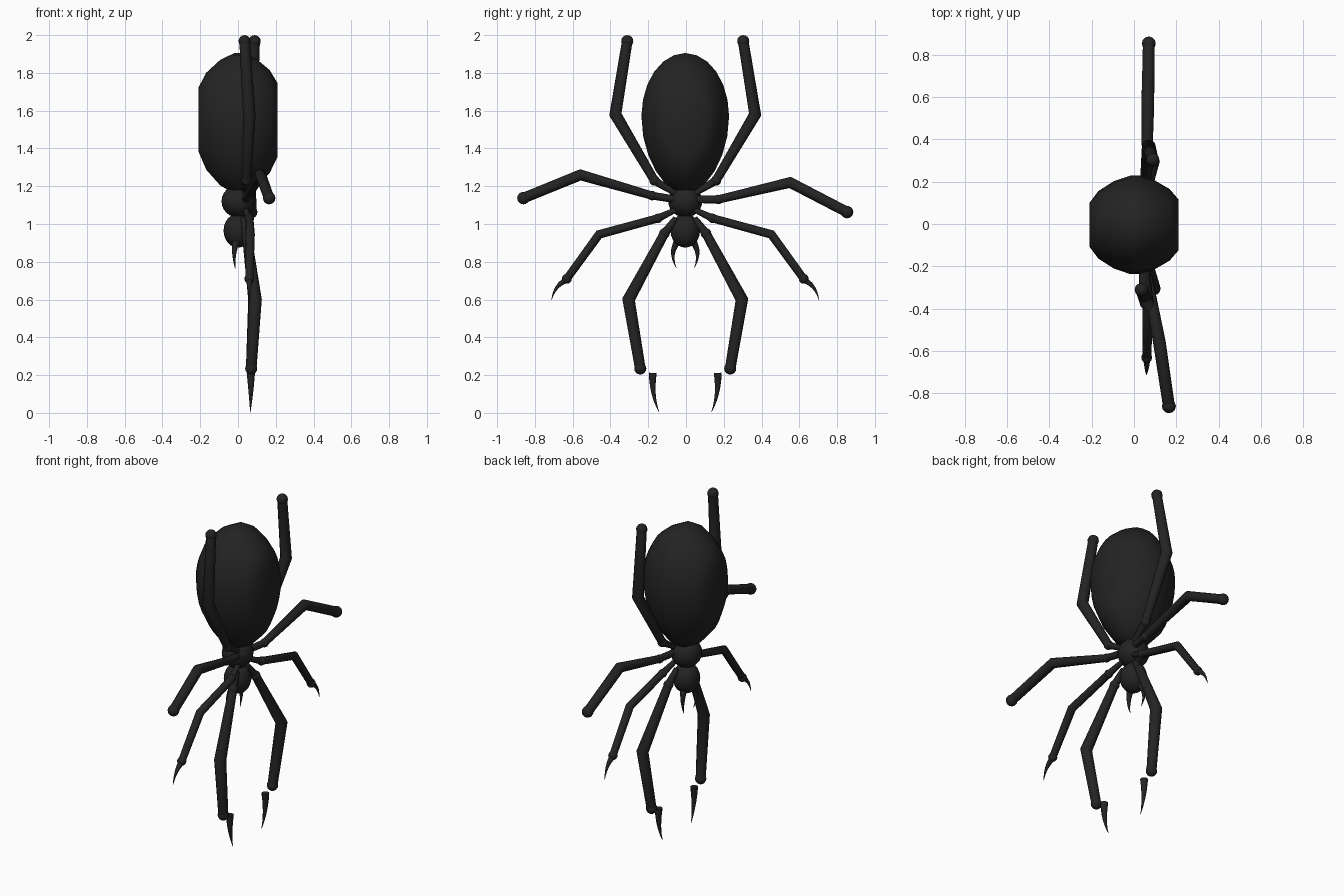
import bpy, bmesh, math
from mathutils import Vector

if "Cube" in bpy.data.objects:
    bpy.data.objects.remove(bpy.data.objects["Cube"])

black = bpy.data.materials.new("dark_black")
black.diffuse_color = (0.017, 0.017, 0.017, 1)
black.use_nodes = True
black.node_tree.nodes["Principled BSDF"].inputs["Base Color"].default_value = black.diffuse_color


def finish(name, bm, angle=50):
    bmesh.ops.recalc_face_normals(bm, faces=bm.faces)
    me = bpy.data.meshes.new(name)
    bm.to_mesh(me)
    bm.free()
    me.materials.append(black)
    ob = bpy.data.objects.new(name, me)
    bpy.context.collection.objects.link(ob)
    bpy.context.view_layer.objects.active = ob
    ob.select_set(True)
    bpy.ops.object.shade_smooth_by_angle(angle=math.radians(angle))
    ob.select_set(False)
    return ob


def skin(bm, rings):
    """Bridge equal vertex rings and cap both ends."""
    n = len(rings[0])
    vs = [[bm.verts.new(p) for p in r] for r in rings]
    for a, b in zip(vs, vs[1:]):
        for i in range(n):
            j = (i + 1) % n
            bm.faces.new((a[i], a[j], b[j], b[i]))
    bm.faces.new(vs[0][::-1])
    bm.faces.new(vs[-1])


def add_tube(bm, pts, radii, sides=12):
    """Tapered tube through points, mitred at the bends."""
    pts = [Vector(p) for p in pts]
    rings = []
    for i, (p, r) in enumerate(zip(pts, radii)):
        d0 = (p - pts[max(i - 1, 0)]).normalized()
        d1 = (pts[min(i + 1, len(pts) - 1)] - p).normalized()
        t = (d0 + d1).normalized()
        u = (Vector((1, 0, 0)) - t * t.x).normalized()
        w = t.cross(u)
        angs = [2 * math.pi * k / sides for k in range(sides)]
        rings.append([p + r * (u * math.cos(a) + w * math.sin(a)) for a in angs])
    skin(bm, rings)


def add_ball(bm, c, r, size=(1, 1, 1), segs=12, rings=8):
    made = bmesh.ops.create_uvsphere(bm, u_segments=segs, v_segments=rings, radius=r)
    for v in made["verts"]:
        v.co = Vector((v.co.x * size[0], v.co.y * size[1], v.co.z * size[2])) + Vector(c)


def curve_pts(a, b, c, n=6):
    """Quadratic curve passing through b at its middle."""
    a, b, c = Vector(a), Vector(b), Vector(c)
    m = 2 * b - (a + c) / 2
    return [(1 - t) ** 2 * a + 2 * t * (1 - t) * m + t * t * c
            for t in [i / n for i in range(n + 1)]]


def claw(name, a, b, c, r):
    bm = bmesh.new()
    pts = curve_pts(a, b, c)
    add_tube(bm, pts, [r * (1 - i / 6.2) for i in range(7)], 10)
    finish(name, bm)


# Egg-shaped abdomen with flattened sides
bm = bmesh.new()
rings = []
for x, s in ((-.21, .45), (-.168, .69), (-.095, .89), (-.02, 1),
             (.03, 1), (.1, .9), (.168, .73), (.21, .52)):
    ring = []
    for k in range(24):
        a = 2 * math.pi * k / 24
        c = math.cos(a)
        h = .335 if c > 0 else .41
        pinch = 1 if c > 0 else 1 - .1 * c * c
        ring.append((x, -.004 + .232 * s * math.sin(a) * pinch, 1.57 + h * s * c))
    rings.append(ring)
skin(bm, rings)
finish("abdomen", bm)

# Thorax and head
for name, z, r, size in (("thorax", 1.12, .09, (.97, 1, .95)),
                         ("head", .965, .09, (.85, .87, 1))):
    bm = bmesh.new()
    add_ball(bm, (0, -.004, z), r, size, 20, 12)
    finish(name, bm)

# Legs: (y, z) of hip, joint, knee, foot; x depths for each side; radii
CY = -.004
legs = {
    "rear_leg": ([(.05, 1.16), (.163, 1.23), (.37, 1.58), (.307, 1.968)],
                 (.04, .045, .06, .035), (.04, .05, .07, .088),
                 (.014, .026, .033, .028), .032),
    "upper_middle_leg": ([(.05, 1.13), (.175, 1.14), (.555, 1.24), (.857, 1.10)],
                         (.04, .05, .12, .165), (.04, .06, .065, .07),
                         (.02, .024, .030, .028), .033),
    "lower_middle_leg": ([(.05, 1.075), (.145, 1.03), (.456, .945), (.627, .71)],
                         (.04, .06, .065, .06), (.04, .06, .065, .06),
                         (.014, .024, .024, .021), .026),
    "front_leg": ([(.05, 1.03), (.11, .95), (.3, .6), (.238, .235)],
                  (.03, .045, .092, .07), (.03, .045, .088, .07),
                  (.016, .027, .034, .028), .032),
}
for name, (path, xl, xr, radii, foot) in legs.items():
    for side, xs, label in ((-1, xl, "left"), (1, xr, "right")):
        pts = [Vector((x, CY + side * y, z)) for x, (y, z) in zip(xs, path)]
        if name == "upper_middle_leg":      # this pair sits at uneven heights
            for p, dz in zip(pts, (0, .01, .02, .037)):
                p.z -= side * dz
        bm = bmesh.new()
        add_tube(bm, pts[:2], (radii[0], radii[1] * .85))
        add_tube(bm, pts[1:], (radii[1] * .9, radii[2], radii[3]))
        add_ball(bm, pts[1], radii[1] * 1.05)
        add_ball(bm, pts[3], foot)
        finish(label + "_" + name, bm)

# Claws and fangs on both sides
for side, label in ((-1, "left"), (1, "right")):
    def at(x, y, z):
        return (x, CY + side * y, z)
    claw(label + "_front_claw", at(.068, .172, .212), at(.068, .167, .1),
         at(.065, .138, .002), .022)
    claw(label + "_lower_middle_claw", at(.06, .627, .705), at(.06, .68, .663),
         at(.058, .709, .594), .018)
    claw(label + "_fang", at(-.01, .04, .91), at(-.02, .065, .84),
         at(-.015, .046, .765), .02)
